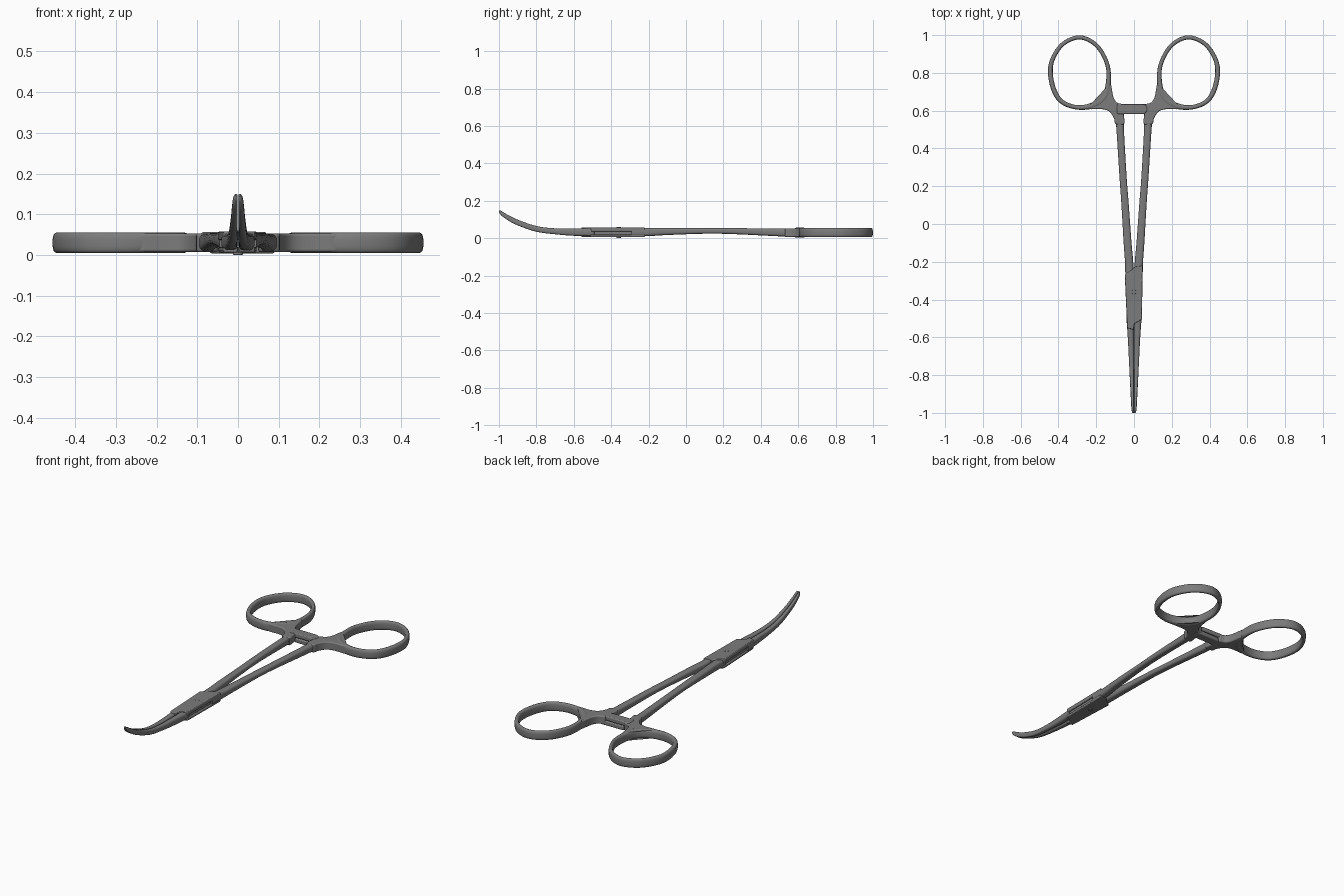
import bpy, bmesh, math
from mathutils import Vector

cube = bpy.data.objects.get("Cube")
if cube:
    bpy.data.objects.remove(cube, do_unlink=True)

steel = bpy.data.materials.new("dark grey steel")
steel.use_nodes = True
GREY = (0.2, 0.2, 0.2, 1)
steel.diffuse_color = GREY
steel.node_tree.nodes["Principled BSDF"].inputs["Base Color"].default_value = GREY


def finish(name, bm, bevel=0.0):
    """Turn a bmesh into a shaded object, with optional rounded rims."""
    bmesh.ops.recalc_face_normals(bm, faces=bm.faces[:])
    mesh = bpy.data.meshes.new(name)
    bm.to_mesh(mesh)
    bm.free()
    mesh.materials.append(steel)
    obj = bpy.data.objects.new(name, mesh)
    bpy.context.collection.objects.link(obj)
    bpy.ops.object.select_all(action='DESELECT')
    obj.select_set(True)
    bpy.context.view_layer.objects.active = obj
    bpy.ops.object.shade_smooth_by_angle(angle=math.radians(40))
    if bevel:
        mod = obj.modifiers.new("rounded rim", 'BEVEL')
        mod.width, mod.segments = bevel, 3
        mod.limit_method, mod.angle_limit = 'ANGLE', math.radians(50)
        mod.use_clamp_overlap = False
    return obj


def spline(points, steps, closed):
    """Smooth a list of equal-length tuples with a Catmull-Rom curve."""
    pts = [Vector(p) for p in points]
    n = len(pts)
    pick = (lambda i: pts[i % n]) if closed else (lambda i: pts[max(0, min(n - 1, i))])
    out = []
    for i in range(n if closed else n - 1):
        a, b, c, d = (pick(i + k) for k in (-1, 0, 1, 2))
        for s in range(steps):
            t = s / steps
            out.append(0.5 * (2 * b + (c - a) * t + (2 * a - 5 * b + 4 * c - d) * t ** 2
                              + (3 * b - a - 3 * c + d) * t ** 3))
    return out if closed else out + [pts[-1]]


def sweep(name, points, side, closed=False, steps=6, power=3.0, sides=20):
    """Rounded bar through points of x, y, z, half width, half height."""
    path = spline(points, steps, closed)
    n = len(path)
    bm = bmesh.new()
    rings = []
    for i, p in enumerate(path):
        if closed:
            ahead, behind = path[(i + 1) % n], path[i - 1]
        else:
            ahead, behind = path[min(i + 1, n - 1)], path[max(i - 1, 0)]
        tangent = (Vector(ahead[:3]) - Vector(behind[:3])).normalized()
        across = tangent.cross(Vector((0, 0, 1))).normalized()
        up = across.cross(tangent)
        ring = []
        for k in range(sides):
            a = 2 * math.pi * (k + 0.5) / sides
            u, v = (math.copysign(abs(f(a)) ** (2 / power), f(a)) for f in (math.cos, math.sin))
            co = Vector(p[:3]) + across * u * p[3] + up * v * p[4]
            ring.append(bm.verts.new((co.x * side, co.y, co.z)))
        rings.append(ring)
    for i in range(n if closed else n - 1):
        r, q = rings[i], rings[(i + 1) % n]
        for k in range(sides):
            j = (k + 1) % sides
            bm.faces.new((r[k], r[j], q[j], q[k]))
    if not closed:
        bm.faces.new(rings[0])
        bm.faces.new(rings[-1])
    return finish(name, bm)


def plate(name, outline, low, high, side=1, bevel=0.004):
    """Flat outline raised between two heights."""
    bm = bmesh.new()
    face = bm.faces.new([bm.verts.new((p[0] * side, p[1], low)) for p in outline])
    top = bmesh.ops.extrude_face_region(bm, geom=[face])["geom"]
    bmesh.ops.translate(bm, vec=(0, 0, high - low),
                        verts=[g for g in top if isinstance(g, bmesh.types.BMVert)])
    return finish(name, bm, bevel)


# Finger ring centreline: x, y, half thickness
ring = [(0.286, 0.988, 0.011), (0.376, 0.953, 0.011), (0.432, 0.87, 0.012),
        (0.442, 0.79, 0.013), (0.420, 0.70, 0.013), (0.376, 0.643, 0.012),
        (0.296, 0.617, 0.012), (0.212, 0.630, 0.016), (0.154, 0.675, 0.018),
        (0.135, 0.755, 0.013), (0.143, 0.85, 0.011), (0.198, 0.945, 0.011)]

# Web joining ring, shank and ratchet arm
web = [(0.052, 0.53), (0.054, 0.575), (0.058, 0.63), (0.09, 0.643), (0.11, 0.675),
       (0.122, 0.74), (0.135, 0.74), (0.152, 0.68), (0.21, 0.636), (0.25, 0.62),
       (0.24, 0.608), (0.17, 0.608), (0.13, 0.595), (0.106, 0.56), (0.097, 0.53)]

# Shank: x, y, z, half width, half height
shank = [(0.076, 0.58, 0.030, 0.024, 0.023), (0.073, 0.5, 0.031, 0.020, 0.021),
         (0.058, 0.25, 0.038, 0.019, 0.016), (0.047, 0.1, 0.039, 0.0195, 0.015),
         (0.034, -0.1, 0.036, 0.021, 0.019), (0.026, -0.2, 0.033, 0.022, 0.022),
         (0.024, -0.29, 0.032, 0.022, 0.023)]

# Jaw: y, z, half width, half height
jaw = [(-0.49, 0.032, 0.020, 0.022), (-0.6, 0.033, 0.016, 0.020),
       (-0.7, 0.037, 0.0135, 0.016), (-0.8, 0.050, 0.011, 0.015),
       (-0.9, 0.084, 0.0085, 0.014), (-0.96, 0.115, 0.007, 0.012),
       (-0.988, 0.136, 0.0055, 0.009), (-0.998, 0.147, 0.003, 0.004)]

for word, side in (("left", 1), ("right", -1)):
    sweep(word + "_finger_ring", [(x, y, 0.030, w, 0.025) for x, y, w in ring], side, closed=True)
    plate(word + "_handle_web", spline(web, 4, True), 0.007, 0.053, side, 0.006)
    sweep(word + "_shank", shank, side)
    sweep(word + "_jaw", [(w + 0.001, y, z, w, h) for y, z, w, h in jaw], side)

    # Overlapping ratchet arms with rounded ends, one above the other
    arm = [(0.09, 0.635), (0.09, 0.582)]
    for k in range(9):
        a = -math.pi / 2 - math.pi * k / 8
        arm.append((-0.045 + 0.025 * math.cos(a), 0.608 + 0.026 * math.sin(a)))
    low, high = (0.004, 0.028) if side == 1 else (0.032, 0.056)
    plate(word + "_ratchet_arm", arm, low, high, side, 0.005)

# Box lock: two cheeks around a recessed core
cheek = [(-0.049, -0.268), (-0.008, -0.240), (0.0, -0.228), (0.046, -0.22),
         (0.042, -0.505), (0.002, -0.528), (-0.002, -0.56), (-0.036, -0.55)]
plate("lock_top_cheek", cheek, 0.036, 0.058)
plate("lock_bottom_cheek", cheek, 0.006, 0.020)
plate("lock_core", [(-0.041, -0.25), (0.038, -0.25), (0.033, -0.53), (-0.031, -0.53)],
      0.018, 0.038, bevel=0)

# Rivet through the lock
bm = bmesh.new()
bmesh.ops.create_cone(bm, cap_ends=True, segments=24, radius1=0.012, radius2=0.012, depth=0.06)
bmesh.ops.translate(bm, verts=bm.verts[:], vec=(0, -0.36, 0.03))
finish("rivet", bm, 0.002)
